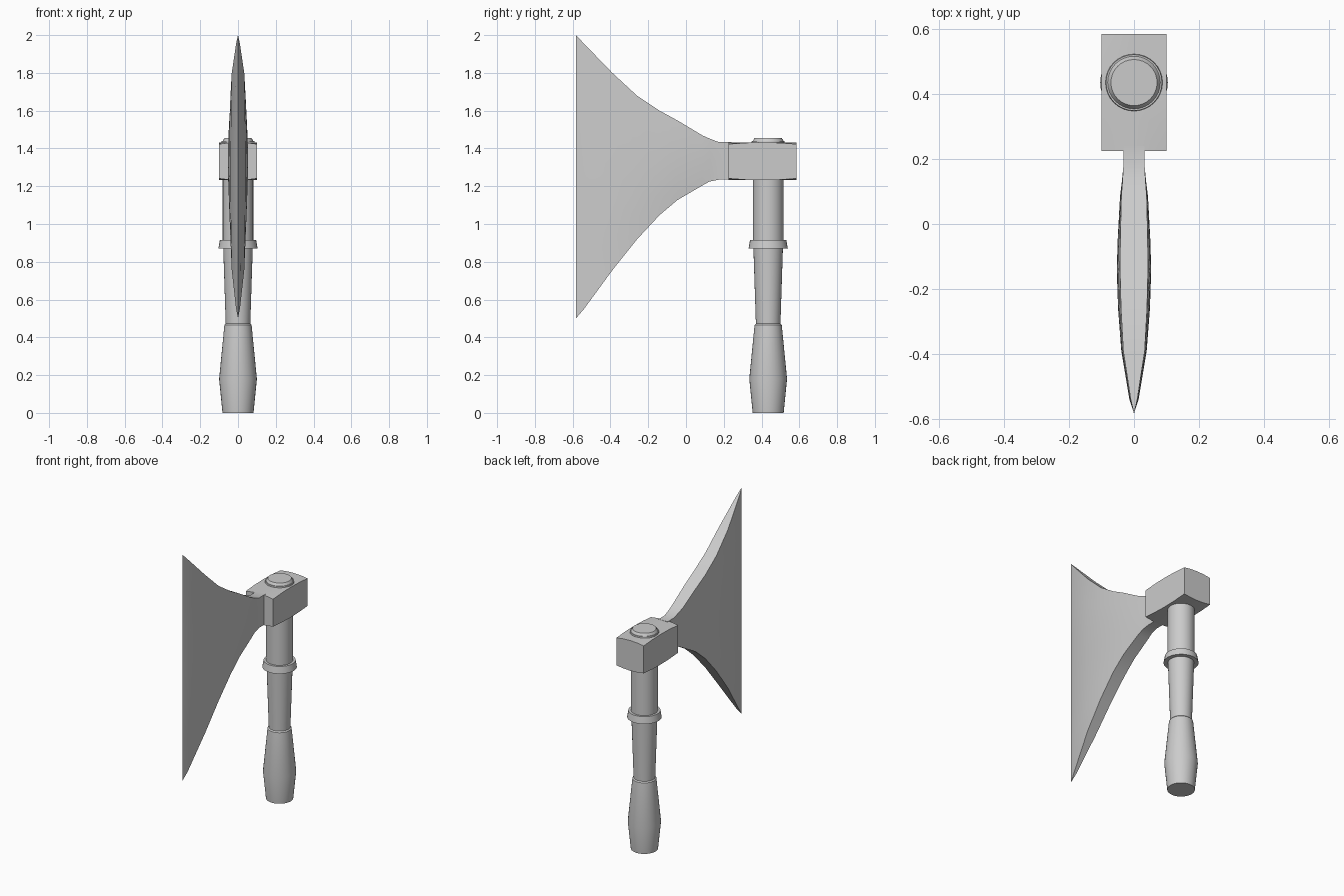
import bpy, bmesh, math

if "Cube" in bpy.data.objects:
    bpy.data.objects.remove(bpy.data.objects["Cube"])

AXIS_Y = 0.435  # handle centre line


def finish(name, bm, angle=None):
    bmesh.ops.remove_doubles(bm, verts=bm.verts, dist=1e-5)
    bmesh.ops.recalc_face_normals(bm, faces=bm.faces)
    me = bpy.data.meshes.new(name)
    bm.to_mesh(me)
    bm.free()
    ob = bpy.data.objects.new(name, me)
    bpy.context.collection.objects.link(ob)
    if angle:
        bpy.ops.object.select_all(action='DESELECT')
        ob.select_set(True)
        bpy.context.view_layer.objects.active = ob
        bpy.ops.object.shade_smooth_by_angle(angle=math.radians(angle))
    return ob


def skin(bm, rings):
    """Join consecutive closed rings and cap both ends."""
    n = len(rings[0])
    for a, b in zip(rings, rings[1:]):
        for i in range(n):
            j = (i + 1) % n
            bm.faces.new((a[i], a[j], b[j], b[i]))
    bm.faces.new(rings[0])
    bm.faces.new(rings[-1])


def lathe(name, profile, sides=32):
    bm = bmesh.new()
    rings = []
    for r, z in profile:
        rings.append([bm.verts.new((r * math.cos(2 * math.pi * i / sides),
                                    AXIS_Y + r * math.sin(2 * math.pi * i / sides), z))
                      for i in range(sides)])
    skin(bm, rings)
    return finish(name, bm, 25)


# Handle: swollen grip, flared shaft, collar and upper shaft
lathe("handle", [(.082, 0), (.100, .18), (.072, .465), (.065, .472), (.078, .87),
                 (.104, .87), (.096, .915), (.081, .915), (.081, 1.26)])

# Shaft end showing above the head
lathe("shaft_cap", [(.081, 1.40), (.088, 1.43), (.086, 1.44), (.081, 1.44), (.071, 1.456)])

# Head block with gently crowned top and bottom
bm = bmesh.new()
bmesh.ops.create_cube(bm, size=1)
bmesh.ops.subdivide_edges(bm, edges=bm.edges[:], cuts=3, use_grid_fill=True)
for v in bm.verts:
    u, w = v.co.x * 2, v.co.y * 2
    drop = .009 * (u * w) ** 2
    v.co = (u * .1, .405 + w * .18, 1.332 + v.co.z * 2 * (.1 - drop))
finish("head_block", bm, 30)

# Blade stations: y, bottom z, top z, half thickness at rim, half thickness at middle
stations = [(.24, 1.235, 1.433, .033, .033), (.175, 1.235, 1.433, .033, .033),
            (.125, 1.225, 1.452, .036, .038), (.085, 1.203, 1.470, .039, .043),
            (-.045, 1.127, 1.548, .042, .050), (-.14, 1.047, 1.600, .043, .053),
            (-.26, .918, 1.680, .040, .049), (-.39, .755, 1.800, .033, .039),
            (-.54, .550, 1.955, .010, .014), (-.583, .500, 2.0, 0, 0)]
bm = bmesh.new()
rows = 6
rings = []
for y, lo, hi, rim, mid in stations[:-1]:
    side = []
    for k in range(rows + 1):
        t = k / rows
        side.append((rim + (mid - rim) * 4 * t * (1 - t), lo + (hi - lo) * t))
    ring = [(x, y, z) for x, z in side] + [(-x, y, z) for x, z in reversed(side)]
    rings.append([bm.verts.new(c) for c in ring])
n = 2 * (rows + 1)
y, lo, hi = stations[-1][:3]
edge = [bm.verts.new((0, y, lo + (hi - lo) * k / rows)) for k in range(rows + 1)]
for a, b in zip(rings, rings[1:]):
    for i in range(n):
        j = (i + 1) % n
        bm.faces.new((a[i], a[j], b[j], b[i]))
bm.faces.new(rings[0])
# Close the last station onto the sharp cutting edge
last = rings[-1]
for k in range(rows):
    bm.faces.new((last[k], last[k + 1], edge[k + 1], edge[k]))
    bm.faces.new((last[n - 1 - k], last[n - 2 - k], edge[k + 1], edge[k]))
bm.faces.new((last[rows], last[rows + 1], edge[rows]))
bm.faces.new((last[n - 1], last[0], edge[0]))
finish("blade", bm, 25)
